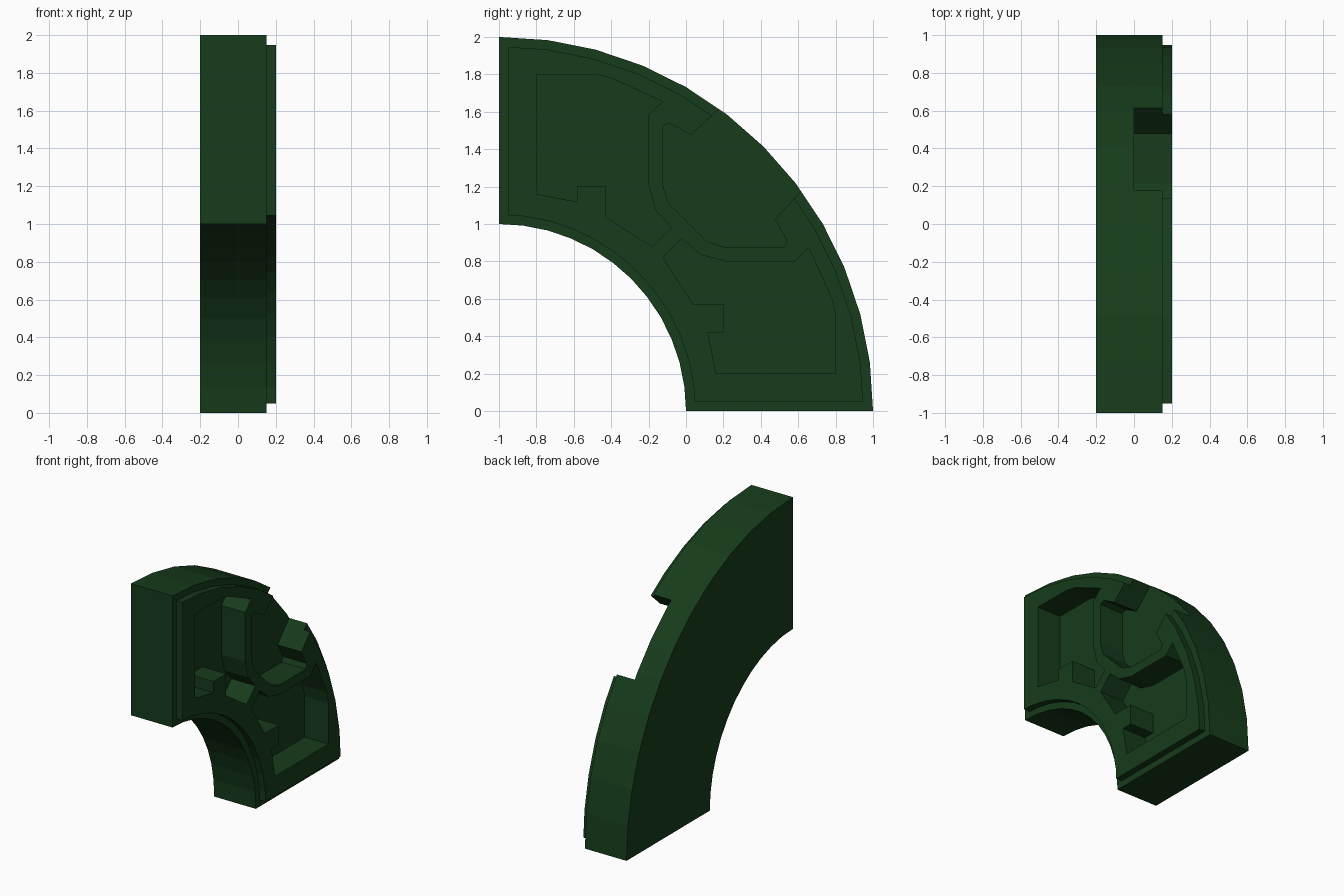
import bpy, math

if "Cube" in bpy.data.objects:
    bpy.data.objects.remove(bpy.data.objects["Cube"])

# The plate is a quarter ring about (y, z) = (-1, 0); profiles use (u, v) = (y + 1, z)
STEPS = 12


def arc(radius, first=0, last=STEPS):
    angles = [math.pi / 2 * k / STEPS for k in range(first, last + 1)]
    return [(radius * math.sin(a), radius * math.cos(a)) for a in angles]


def mirrored(points):
    # reflect across the diagonal of the quarter ring
    return [(v, u) for u, v in reversed(points)]


def prism(name, points, x0, x1):
    n = len(points)
    verts = [(x, u - 1, v) for x in (x0, x1) for u, v in points]
    faces = [list(range(n))[::-1], list(range(n, 2 * n))]
    faces += [[i, (i + 1) % n, n + (i + 1) % n, n + i] for i in range(n)]
    # keep normals outward whatever the winding of the profile
    area = sum(points[i][0] * points[(i + 1) % n][1] - points[(i + 1) % n][0] * points[i][1]
               for i in range(n))
    if area < 0:
        faces = [f[::-1] for f in faces]
    mesh = bpy.data.meshes.new(name)
    mesh.from_pydata(verts, [], faces)
    obj = bpy.data.objects.new(name, mesh)
    bpy.context.collection.objects.link(obj)
    return obj


def combine(target, tool, operation):
    mod = target.modifiers.new(tool.name, 'BOOLEAN')
    mod.operation = operation
    mod.solver = 'EXACT'
    mod.object = tool
    bpy.context.view_layer.objects.active = target
    bpy.ops.object.modifier_apply(modifier=mod.name)
    bpy.data.objects.remove(tool)


# Curved plate
plate = prism("curved_plate", arc(2) + arc(1)[::-1], -0.2, 0.15)

# Raised panel, inset from every edge
m = 0.05


def rim(radius):
    end = (m, math.sqrt(radius ** 2 - m ** 2) - 0.003)
    return [end] + arc(radius, 1, STEPS - 1) + mirrored([end])


combine(plate, prism("raised_panel", rim(1.95) + rim(1.05)[::-1], 0.08, 0.2), 'UNION')

# Two mirrored side pockets
side = [(0.2, 1.8), (0.51, 1.8), (0.6, 1.78), (0.875, 1.655), (0.8, 1.583),
        (0.8, 1.21), (0.837, 1.075), (0.922, 0.979), (0.82, 0.877), (0.573, 1.037),
        (0.573, 1.203), (0.42, 1.203), (0.42, 1.118), (0.2, 1.16)]
combine(plate, prism("upper_pocket", side, 0.0, 0.4), 'DIFFERENCE')
combine(plate, prism("lower_pocket", mirrored(side), 0.0, 0.4), 'DIFFERENCE')

# Middle pocket, open through the outer rim
half = [(1.3, 1.728), (1.025, 1.476), (0.912, 1.54), (0.874, 1.524),
        (0.874, 1.214), (0.906, 1.112)]
combine(plate, prism("middle_pocket", half + mirrored(half), 0.0, 0.4), 'DIFFERENCE')

# Dark green paint
green = bpy.data.materials.new("dark_green")
green.diffuse_color = (0.008, 0.045, 0.011, 1)
green.use_nodes = True
green.node_tree.nodes["Principled BSDF"].inputs["Base Color"].default_value = green.diffuse_color
plate.data.materials.clear()
plate.data.materials.append(green)
for poly in plate.data.polygons:
    poly.material_index = 0
